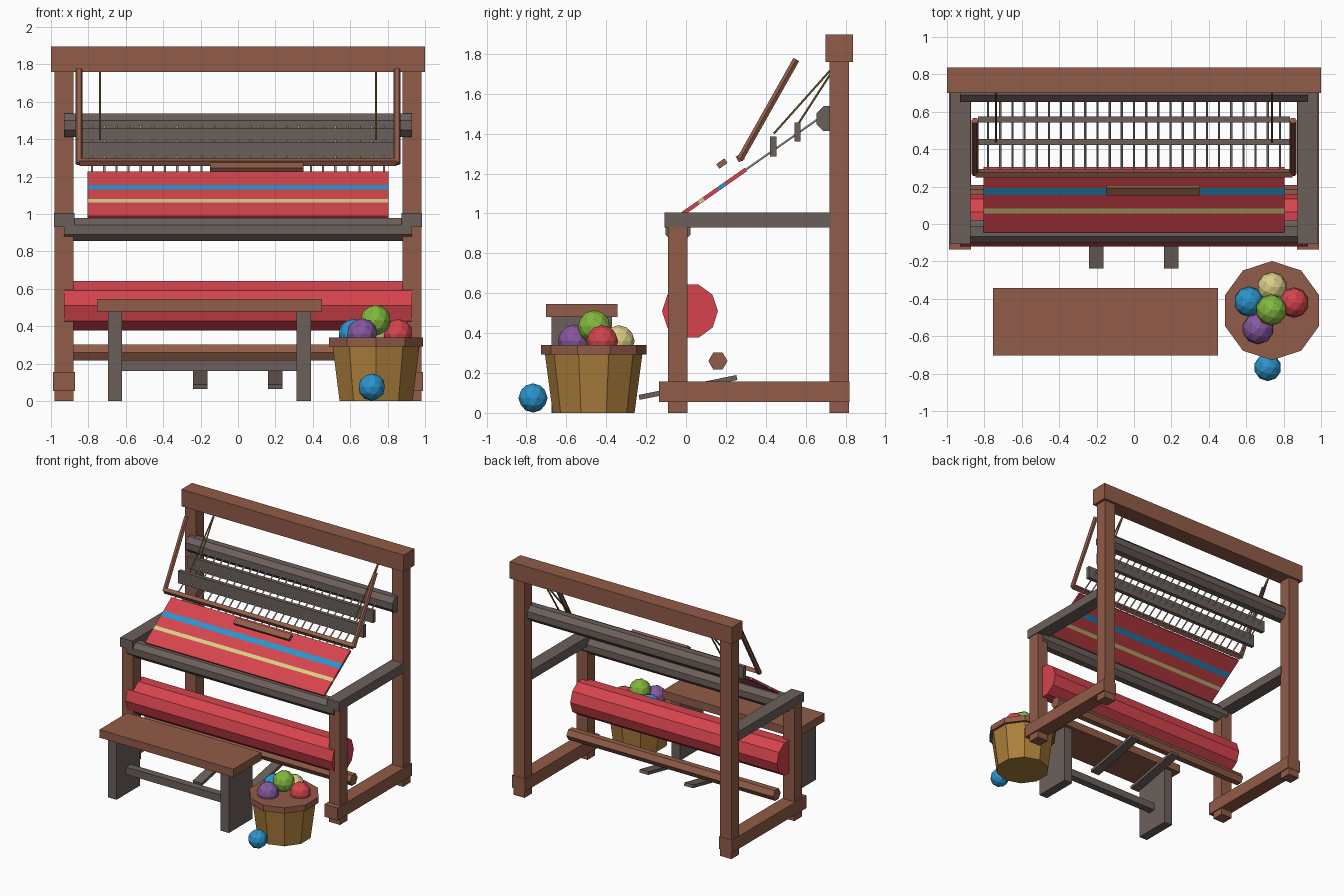
import bpy, bmesh, math
from mathutils import Vector, Matrix

if "Cube" in bpy.data.objects:
    bpy.data.objects.remove(bpy.data.objects["Cube"])


def material(name, r, g, b):
    lin = lambda c: ((c / 255 + 0.055) / 1.055) ** 2.4 if c > 10 else c / 255 / 12.92
    m = bpy.data.materials.new(name)
    m.diffuse_color = (lin(r), lin(g), lin(b), 1)
    m.use_nodes = True
    m.node_tree.nodes["Principled BSDF"].inputs["Base Color"].default_value = m.diffuse_color
    return m


WOOD = material("brown wood", 145, 92, 72)
GREY = material("grey wood", 108, 96, 90)
RED = material("red yarn", 214, 68, 77)
BLUE = material("blue yarn", 43, 148, 204)
YELLOW = material("pale yellow yarn", 218, 206, 135)
GREEN = material("green yarn", 130, 184, 62)
PURPLE = material("purple yarn", 134, 88, 160)
GOLD = material("basket gold", 172, 126, 60)
THREAD = material("warp thread", 200, 200, 202)
CORD = material("cord", 140, 112, 62)


def finish(name, bm, *mats):
    bmesh.ops.recalc_face_normals(bm, faces=bm.faces)
    me = bpy.data.meshes.new(name)
    bm.to_mesh(me)
    bm.free()
    for m in mats:
        me.materials.append(m)
    ob = bpy.data.objects.new(name, me)
    bpy.context.collection.objects.link(ob)
    return ob


def box(name, x, y, z, mat, tilt=0):
    """Box from (min, max) ranges, tilted about x by degrees."""
    bm = bmesh.new()
    bmesh.ops.create_cube(bm, size=1)
    size = [b - a for a, b in (x, y, z)]
    mid = [(a + b) / 2 for a, b in (x, y, z)]
    bm.transform(Matrix.Translation(mid) @ Matrix.Rotation(math.radians(tilt), 4, 'X')
                 @ Matrix.Diagonal((*size, 1)))
    return finish(name, bm, mat)


def rod(name, p, q, r, n, mat, u=(1, 0, 0), phase=0, r2=None):
    """n-sided prism from p to q; the first corner lies along u, turned by phase degrees."""
    p, q, u = Vector(p), Vector(q), Vector(u)
    v = (q - p).normalized().cross(u)
    bm = bmesh.new()
    rings = []
    for c, rad in ((p, r), (q, r if r2 is None else r2)):
        ang = [math.radians(phase) + 2 * math.pi * i / n for i in range(n)]
        rings.append([bm.verts.new(c + rad * (u * math.cos(a) + v * math.sin(a))) for a in ang])
        bm.faces.new(rings[-1])
    a, b = rings
    for i in range(n):
        j = (i + 1) % n
        bm.faces.new((a[i], a[j], b[j], b[i]))
    return finish(name, bm, mat)


def beam(name, y, z, r, n, mat, phase=0):
    return rod(name, (-0.93, y, z), (0.93, y, z), r, n, mat, (0, 1, 0), phase)


def ball(name, x, y, z, r, mat):
    bm = bmesh.new()
    bmesh.ops.create_icosphere(bm, subdivisions=2, radius=r, matrix=Matrix.Translation((x, y, z)))
    return finish(name, bm, mat)


# Frame
box("top_beam", (-1, 1), (0.70, 0.837), (1.76, 1.897), WOOD)
for side, s in (("left", -1), ("right", 1)):
    xs = lambda a, b: tuple(sorted((s * a, s * b)))
    box(side + "_rear_post", xs(0.88, 0.98), (0.72, 0.817), (0, 1.78), WOOD)
    box(side + "_front_post", xs(0.88, 0.98), (-0.09, 0.008), (0, 0.96), WOOD)
    box(side + "_base_rail", xs(0.872, 0.99), (-0.135, 0.82), (0.055, 0.157), WOOD)
    box(side + "_arm_rail", xs(0.875, 0.985), (-0.107, 0.73), (0.93, 1.005), GREY)
    # Beater arm and the cords holding the heddle bars
    rod(side + "_beater_arm", (s * 0.85, 0.27, 1.27), (s * 0.85, 0.553, 1.772), 0.019, 6, WOOD)
    for i, (y, z) in enumerate(((0.44, 1.40), (0.56, 1.445))):
        rod(f"{side}_cord_{i + 1}", (s * 0.738, y, z), (s * 0.738, 0.77, 1.77), 0.006, 6, CORD)

# Beams across the frame
beam("breast_beam", -0.04, 0.917, 0.067, 8, GREY, 22.5)
beam("warp_beam", 0.716, 1.475, 0.068, 8, GREY, 22.5)
beam("cloth_roll", 0.02, 0.51, 0.14, 10, RED)
beam("foot_bar", 0.16, 0.26, 0.048, 6, WOOD)

# Heddle bars, beater bar and shuttle
box("front_heddle_bar", (-0.835, 0.835), (0.422, 0.454), (1.285, 1.385), GREY)
box("rear_heddle_bar", (-0.835, 0.835), (0.543, 0.575), (1.36, 1.457), GREY)
box("beater_bar", (-0.848, 0.848), (0.255, 0.288), (1.262, 1.295), WOOD, 30)
box("shuttle", (-0.15, 0.35), (0.155, 0.205), (1.236, 1.264), WOOD, 35)

# Sloping woven cloth, striped by section along its length
slope = lambda y: 1.01 + 0.7 * y
normal = Vector((0, -0.573, 0.819)) * 0.01
bm = bmesh.new()
stations = (-0.04, 0.063, 0.088, 0.160, 0.198, 0.30)
loops = [[bm.verts.new(Vector((sx * 0.805, y, slope(y))) + sn * normal)
          for sx, sn in ((-1, -1), (1, -1), (1, 1), (-1, 1))] for y in stations]
for a, b, m in zip(loops, loops[1:], (0, 1, 0, 2, 0)):
    for i in range(4):
        j = (i + 1) % 4
        bm.faces.new((a[i], a[j], b[j], b[i])).material_index = m
bm.faces.new(loops[0])
bm.faces.new(loops[-1])
finish("woven_cloth", bm, RED, YELLOW, BLUE)

# Warp threads from the cloth to the warp beam
for i in range(25):
    x = -0.78 + i * 0.065
    rod(f"warp_thread_{i + 1}", (x, 0.29, slope(0.29)), (x, 0.68, slope(0.68)), 0.006, 6, THREAD)

# Treadles
for side, x in (("left", -0.202), ("right", 0.2)):
    box(side + "_treadle", (x - 0.039, x + 0.039), (-0.24, 0.26), (0.115, 0.14), GREY, 11.5)

# Bench
box("bench_seat", (-0.755, 0.45), (-0.703, -0.343), (0.48, 0.545), WOOD)
for side, x in (("left", -0.658), ("right", 0.352)):
    box(side + "_bench_leg", (x - 0.038, x + 0.038), (-0.675, -0.371), (0, 0.485), GREY)
box("bench_stretcher", (-0.63, 0.33), (-0.553, -0.493), (0.16, 0.22), GREY)

# Basket of yarn balls
bx, by = 0.738, -0.463
rod("basket_body", (bx, by, 0), (bx, by, 0.30), 0.205, 10, GOLD, phase=18, r2=0.245)
rod("basket_rim", (bx, by, 0.293), (bx, by, 0.34), 0.265, 10, WOOD, phase=18)
ball("blue_yarn_ball", 0.615, -0.415, 0.36, 0.08, BLUE)
ball("yellow_yarn_ball", 0.738, -0.337, 0.36, 0.08, YELLOW)
ball("red_yarn_ball", 0.855, -0.42, 0.36, 0.08, RED)
ball("purple_yarn_ball", 0.663, -0.56, 0.36, 0.083, PURPLE)
ball("green_yarn_ball", 0.735, -0.46, 0.432, 0.083, GREEN)
ball("loose_yarn_ball", 0.715, -0.767, 0.075, 0.073, BLUE)
